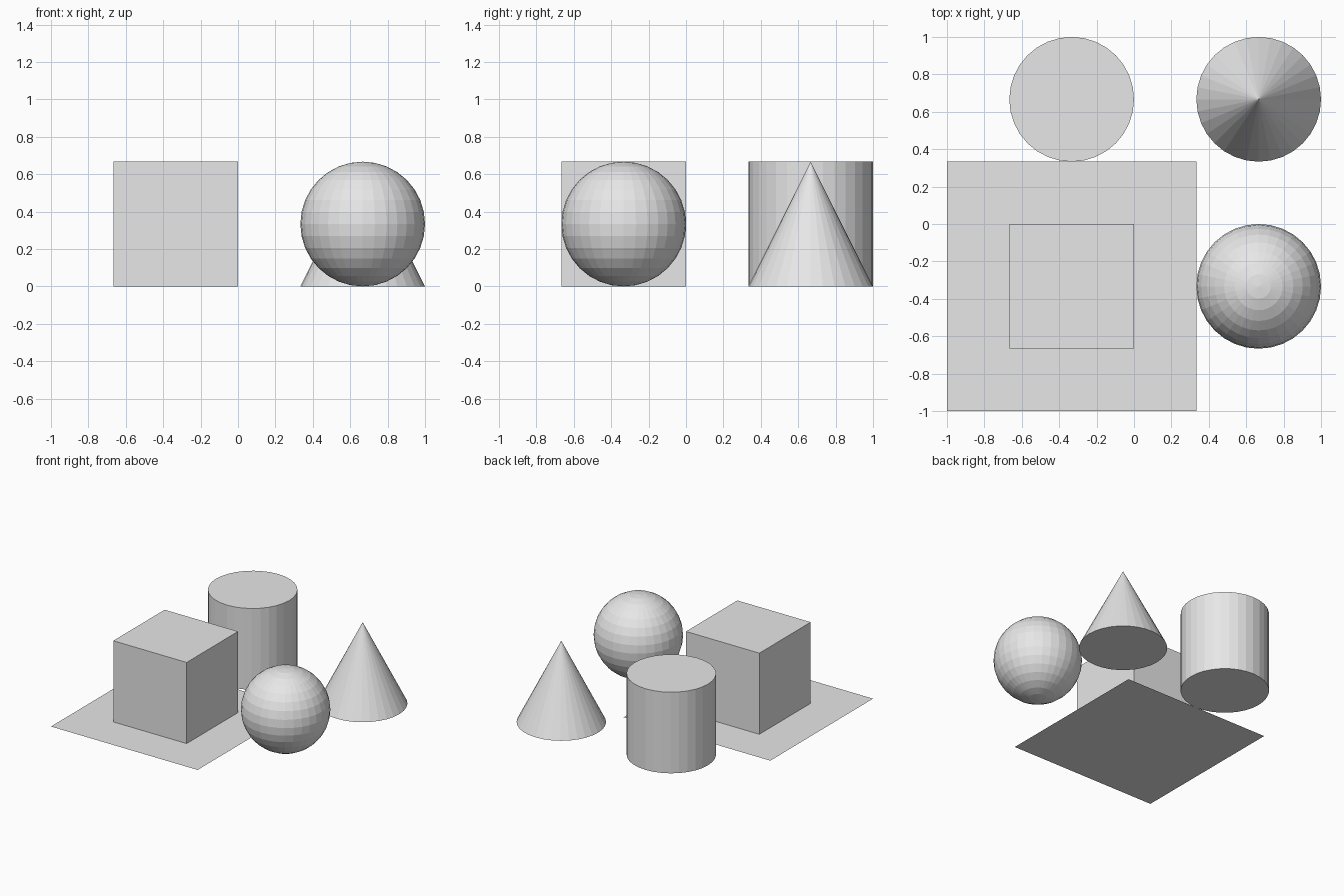
import bpy

if "Cube" in bpy.data.objects:
    bpy.data.objects.remove(bpy.data.objects["Cube"])

U = 1 / 3  # half-size of each solid

grey = bpy.data.materials.new("plain_grey")
grey.diffuse_color = (0.8, 0.8, 0.8, 1)
grey.use_nodes = True
grey.node_tree.nodes["Principled BSDF"].inputs["Base Color"].default_value = grey.diffuse_color
ops = bpy.ops.mesh


def finish(name):
    obj = bpy.context.object
    obj.name = obj.data.name = name
    obj.data.materials.append(grey)


# Thin square sheet on the ground
ops.primitive_plane_add(size=4 * U, location=(-U, -U, 0))
finish("ground_sheet")

# Cube standing in the middle of the sheet
ops.primitive_cube_add(size=2 * U, location=(-U, -U, U))
finish("cube")

# Faceted ball beside the cube
ops.primitive_uv_sphere_add(segments=32, ring_count=16, radius=U, location=(2 * U, -U, U))
finish("ball")

# Cylinder behind the cube
ops.primitive_cylinder_add(vertices=32, radius=U, depth=2 * U, location=(-U, 2 * U, U))
finish("cylinder")

# Cone behind the ball
ops.primitive_cone_add(vertices=32, radius1=U, radius2=0, depth=2 * U, location=(2 * U, 2 * U, U))
finish("cone")
